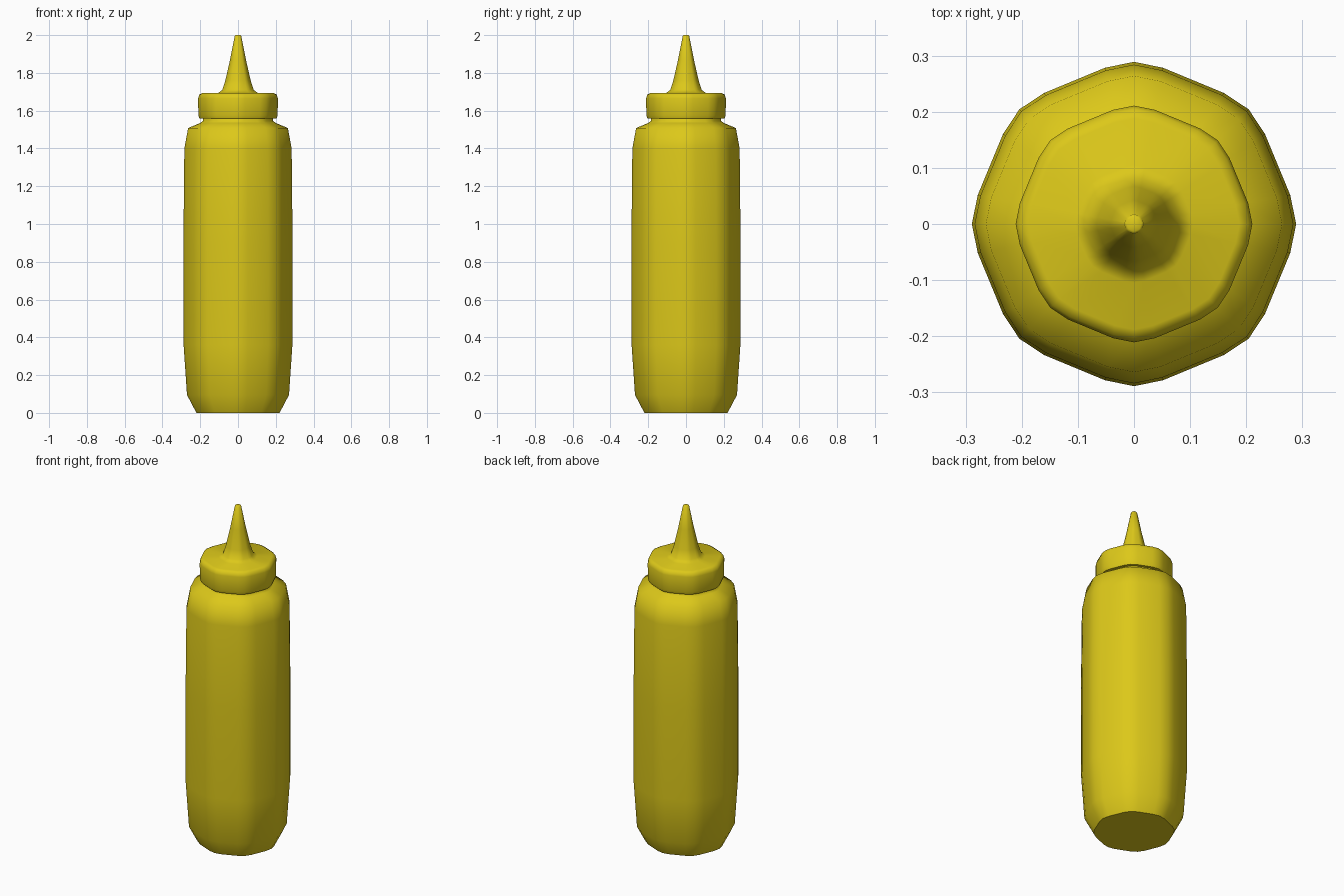
import bpy, bmesh, math

if "Cube" in bpy.data.objects:
    bpy.data.objects.remove(bpy.data.objects["Cube"])

mat = bpy.data.materials.new("yellow_plastic")
mat.diffuse_color = (0.72, 0.58, 0.01, 1)
mat.use_nodes = True
mat.node_tree.nodes["Principled BSDF"].inputs["Base Color"].default_value = mat.diffuse_color

# Octagonal section with a slight bulge: unit radius at corners, a bit less beside them
SECTION = []
for k in range(8):
    for offset, radius in ((-10.5, 0.98), (0, 1.0), (10.5, 0.98)):
        a = math.radians(45 * k + offset)
        SECTION.append((radius * math.cos(a), radius * math.sin(a)))


def loft(name, profile, angle=45):
    """Sweep the section through (radius, z) rings and cap both ends."""
    bm = bmesh.new()
    rings = [[bm.verts.new((r * x, r * y, z)) for x, y in SECTION] for r, z in profile]
    n = len(SECTION)
    for low, high in zip(rings, rings[1:]):
        for i in range(n):
            j = (i + 1) % n
            bm.faces.new((low[i], low[j], high[j], high[i]))
    bm.faces.new(rings[0][::-1])
    bm.faces.new(rings[-1])
    bmesh.ops.recalc_face_normals(bm, faces=bm.faces[:])
    mesh = bpy.data.meshes.new(name)
    bm.to_mesh(mesh)
    bm.free()
    mesh.materials.append(mat)
    obj = bpy.data.objects.new(name, mesh)
    bpy.context.collection.objects.link(obj)
    bpy.ops.object.select_all(action='DESELECT')
    obj.select_set(True)
    bpy.context.view_layer.objects.active = obj
    bpy.ops.object.shade_smooth_by_angle(angle=math.radians(angle))
    return obj


# Bottle body with tapered foot, shoulder and neck
loft("bottle_body", [
    (0.22, 0), (0.27, 0.095), (0.288, 0.36), (0.289, 0.9), (0.284, 1.40),
    (0.264, 1.508), (0.20, 1.535), (0.186, 1.545), (0.186, 1.58)], 60)

# Screw cap flowing into the pointed nozzle, with a small recessed tip
loft("cap_and_nozzle", [
    (0.186, 1.558), (0.204, 1.558), (0.21, 1.575), (0.211, 1.665),
    (0.205, 1.685), (0.188, 1.694), (0.105, 1.694), (0.083, 1.71),
    (0.067, 1.76), (0.042, 1.87), (0.017, 1.997), (0.013, 2.0)], 50)
